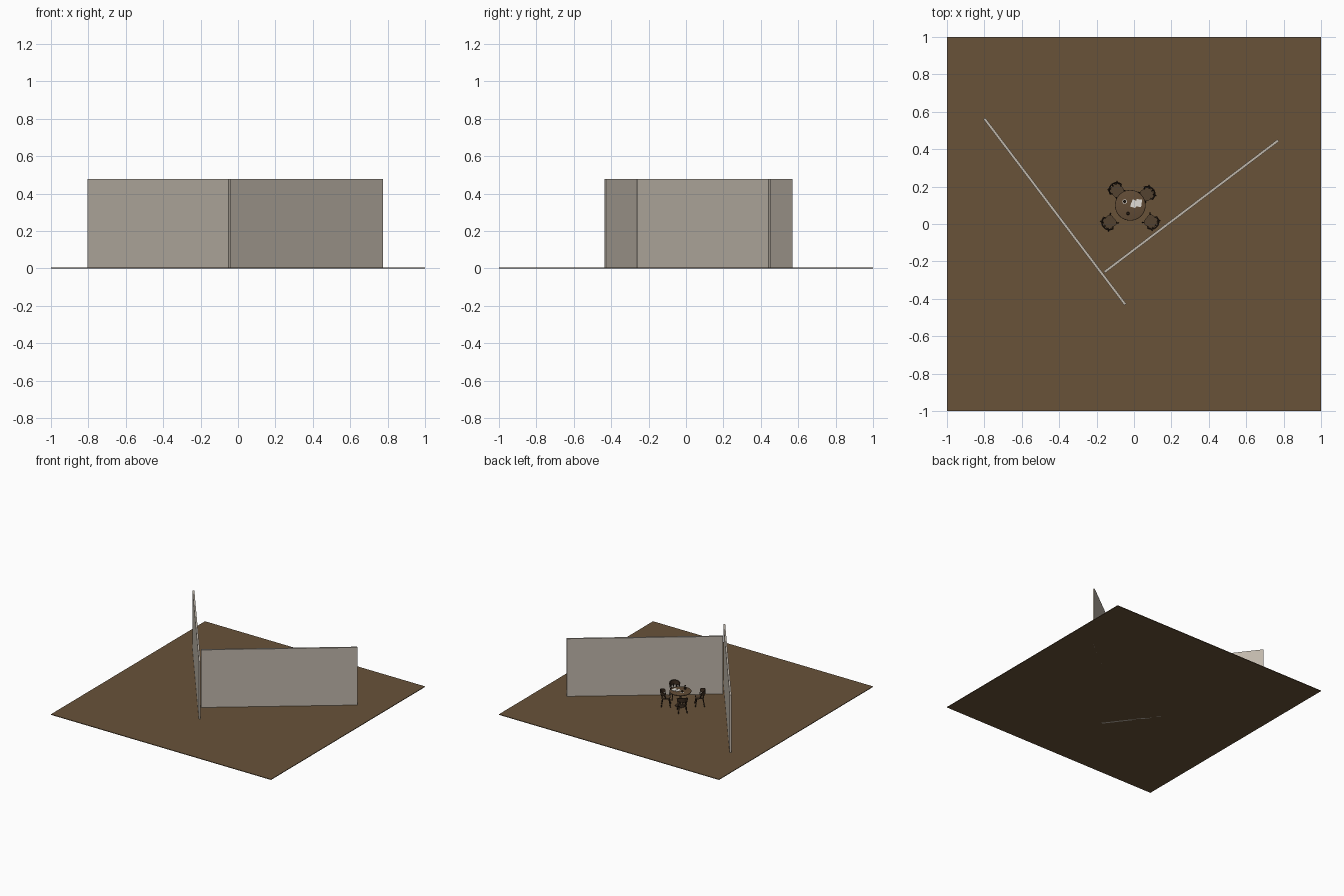
import bpy, bmesh, math
from mathutils import Vector, Matrix

if "Cube" in bpy.data.objects:
    bpy.data.objects.remove(bpy.data.objects["Cube"])


def mat(name, r, g, b):
    m = bpy.data.materials.new(name)
    lin = [((c / 255 + 0.055) / 1.055) ** 2.4 for c in (r, g, b)]
    m.diffuse_color = (*lin, 1)
    m.use_nodes = True
    m.node_tree.nodes["Principled BSDF"].inputs["Base Color"].default_value = m.diffuse_color
    return m


FLOOR = mat("floor brown", 104, 82, 57)
WALL = mat("wall plaster", 192, 183, 171)
WOOD = mat("table wood", 98, 76, 54)
SEAT = mat("seat brown", 84, 66, 48)
DARK = mat("dark wood", 58, 43, 31)
PAPER = mat("paper white", 225, 222, 215)


def finish(name, bm, material, matrix=Matrix(), smooth=False):
    bmesh.ops.recalc_face_normals(bm, faces=bm.faces)
    me = bpy.data.meshes.new(name)
    bm.to_mesh(me)
    bm.free()
    me.materials.append(material)
    ob = bpy.data.objects.new(name, me)
    bpy.context.collection.objects.link(ob)
    ob.matrix_world = matrix
    if smooth:
        bpy.ops.object.select_all(action='DESELECT')
        ob.select_set(True)
        bpy.context.view_layer.objects.active = ob
        bpy.ops.object.shade_smooth_by_angle(angle=math.radians(40))
    return ob


def add_box(bm, center, size, angle=0):
    m = Matrix.Translation(center) @ Matrix.Rotation(angle, 4, 'Z') @ Matrix.Diagonal((*size, 1))
    bmesh.ops.create_cube(bm, size=1, matrix=m)


def add_rod(bm, a, b, r1, r2, sides=10):
    a, b = Vector(a), Vector(b)
    d = b - a
    m = Matrix.Translation((a + b) / 2) @ d.to_track_quat('Z', 'Y').to_matrix().to_4x4()
    bmesh.ops.create_cone(bm, cap_ends=True, segments=sides, radius1=r1, radius2=r2,
                          depth=d.length, matrix=m)


def add_lathe(bm, profile, sides=32, center=(0, 0, 0)):
    rings = []
    for r, z in profile:
        rings.append([bm.verts.new((center[0] + r * math.cos(2 * math.pi * i / sides),
                                    center[1] + r * math.sin(2 * math.pi * i / sides),
                                    center[2] + z)) for i in range(sides)])
    for p, q in zip(rings, rings[1:]):
        for i in range(sides):
            j = (i + 1) % sides
            bm.faces.new((p[i], p[j], q[j], q[i]))
    bm.faces.new(rings[0][::-1])
    bm.faces.new(rings[-1])


# floor slab
bm = bmesh.new()
add_box(bm, (0, 0, 0.0025), (2, 2, 0.005))
finish("floor", bm, FLOOR)

# two partition walls
for name, a, b in (("left_wall", (-0.80, 0.564), (-0.046, -0.431)),
                   ("right_wall", (-0.158, -0.257), (0.771, 0.447))):
    a, b = Vector(a), Vector(b)
    d, c = b - a, (a + b) / 2
    bm = bmesh.new()
    add_box(bm, (c.x, c.y, 0.239), (d.length, 0.014, 0.478), math.atan2(d.y, d.x))
    finish(name, bm, WALL)

# round table
TX, TY, TZ = -0.02, 0.10, 0.127
at_table = Matrix.Translation((TX, TY, 0))
bm = bmesh.new()
add_lathe(bm, [(0.074, 0.118), (0.080, 0.119), (0.082, 0.1225), (0.081, 0.126), (0.078, TZ)], 40)
finish("table_top", bm, WOOD, at_table, True)
bm = bmesh.new()
add_lathe(bm, [(0.040, 0.005), (0.038, 0.010), (0.014, 0.016), (0.008, 0.03),
               (0.008, 0.09), (0.013, 0.108), (0.035, 0.118)], 24)
finish("table_pedestal", bm, DARK, at_table, True)


def chair(n, x, y):
    """Chair whose back (+Y locally) points away from the table."""
    ang = math.atan2(y - TY, x - TX) - math.pi / 2
    m = Matrix.Translation((x, y, 0)) @ Matrix.Rotation(ang, 4, 'Z')
    # seat cushion
    bm = bmesh.new()
    add_box(bm, (0, 0, 0.073), (0.066, 0.064, 0.010))
    up = [e for e in bm.edges if abs(e.verts[0].co.z - e.verts[1].co.z) > 0.005]
    bmesh.ops.bevel(bm, geom=up, offset=0.018, segments=4, profile=0.5, affect='EDGES')
    finish(f"chair_{n}_seat", bm, SEAT, m, True)
    # splayed legs and back posts
    bm = bmesh.new()
    for sx in (-1, 1):
        for sy in (-1, 1):
            add_rod(bm, (sx * 0.033, sy * 0.034, 0.005), (sx * 0.024, sy * 0.023, 0.070), 0.0028, 0.0045)
        add_rod(bm, (sx * 0.020, 0.026, 0.074), (sx * 0.022, 0.034, 0.105), 0.003, 0.003)
        add_rod(bm, (sx * 0.031, 0.002, 0.074), (sx * 0.038, 0.008, 0.105), 0.003, 0.003)
    add_rod(bm, (0, 0.030, 0.074), (0, 0.040, 0.105), 0.003, 0.003)
    finish(f"chair_{n}_legs", bm, DARK, m, True)
    # curved back rest, lower toward the arms
    bm = bmesh.new()
    prev = None
    steps = 16
    for i in range(steps + 1):
        t = math.radians(-85 + 170 * i / steps)
        top = 0.112 + 0.024 * max(0, math.cos(t)) ** 0.6
        ring = [bm.verts.new((r * math.sin(t), r * math.cos(t) + 0.002, z))
                for r, z in ((0.035, 0.098), (0.040, 0.098), (0.043, top), (0.038, top))]
        if prev:
            for k in range(4):
                l = (k + 1) % 4
                bm.faces.new((prev[k], prev[l], ring[l], ring[k]))
        else:
            bm.faces.new(ring)
        prev = ring
    bm.faces.new(prev[::-1])
    finish(f"chair_{n}_back", bm, DARK, m, True)


for n, (x, y) in enumerate(((-0.092, 0.180), (0.070, 0.160), (-0.131, 0.010), (0.091, 0.013)), 1):
    chair(n, x, y)

# papers fanned on the table
bm = bmesh.new()
add_box(bm, (0.000, 0.108, TZ + 0.001), (0.030, 0.040, 0.002), -0.35)
add_box(bm, (0.026, 0.112, TZ + 0.0015), (0.030, 0.040, 0.003), -0.15)
finish("papers", bm, PAPER)

# cup with saucer, and a small vase
bm = bmesh.new()
add_lathe(bm, [(0.005, 0), (0.008, 0.012), (0.007, 0.012), (0.004, 0.003)], 16, (-0.050, 0.120, TZ + 0.002))
finish("cup", bm, DARK, smooth=True)
bm = bmesh.new()
add_lathe(bm, [(0.008, 0), (0.012, 0.002)], 16, (-0.050, 0.120, TZ))
finish("saucer", bm, PAPER, smooth=True)
bm = bmesh.new()
add_lathe(bm, [(0.006, 0), (0.009, 0.008), (0.004, 0.018), (0.004, 0.026), (0.006, 0.030)], 16,
          (-0.032, 0.056, TZ))
finish("vase", bm, DARK, smooth=True)
